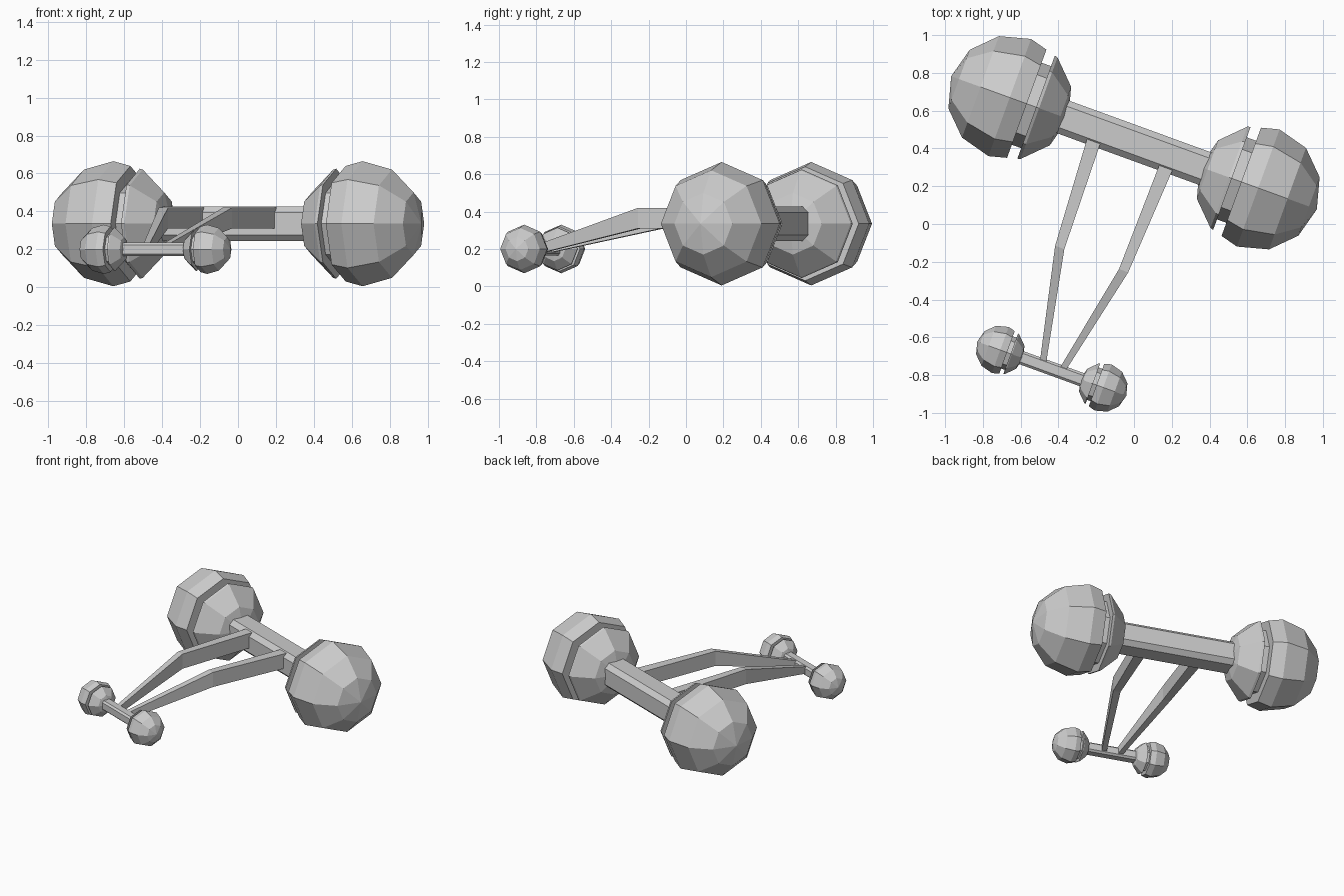
import bpy, bmesh
from math import sin, cos, pi, radians
from mathutils import Matrix, Vector

if "Cube" in bpy.data.objects:
    bpy.data.objects.remove(bpy.data.objects["Cube"])

# whole model is symmetric about its own axis, then turned 20 degrees
PLACE = Matrix.Translation((0, 0.43, 0)) @ Matrix.Rotation(radians(-20), 4, 'Z')
SMALL = 0.394


def loft(name, rings):
    """Skin a list of closed rings; single-point rings become poles."""
    bm = bmesh.new()
    vs = [[bm.verts.new(PLACE @ Vector(p)) for p in r] for r in rings]
    for a, b in zip(vs, vs[1:]):
        n = max(len(a), len(b))
        for i in range(n):
            j = (i + 1) % n
            if len(a) == 1:
                bm.faces.new((a[0], b[i], b[j]))
            elif len(b) == 1:
                bm.faces.new((a[i], b[0], a[j]))
            else:
                bm.faces.new((a[i], b[i], b[j], a[j]))
    for end in (vs[0], vs[-1]):
        if len(end) > 1:
            bm.faces.new(end)
    bmesh.ops.recalc_face_normals(bm, faces=bm.faces)
    me = bpy.data.meshes.new(name)
    bm.to_mesh(me)
    bm.free()
    ob = bpy.data.objects.new(name, me)
    bpy.context.collection.objects.link(ob)
    return ob


def wheel(name, side, x, y, z, radius):
    """Faceted ball turned about the axle, with a groove on the inner half."""
    arc = [(sin(radians(a)), cos(radians(a))) for a in (-60, -30, 0)]
    groove = [(0.29, 0.924), (0.29, 0.70), (0.45, 0.70), (0.45, 0.88)]
    outer = [(sin(radians(a)), cos(radians(a))) for a in (30, 60)]
    rings = [[(side * (x + radius), y, z)]]
    for u, r in arc + groove + outer:
        rings.append([(side * (x - u * radius),
                       y + r * radius * cos(k * pi / 4),
                       z + r * radius * sin(k * pi / 4)) for k in range(8)])
    rings.append([(side * (x - radius), y, z)])
    loft(name, rings)


def axle(name, x, y, z, s):
    """Bar with chamfered edges."""
    h, c = 0.092 * s, 0.06 * s
    sec = [(h, c), (c, h), (-c, h), (-h, c), (-h, -c), (-c, -h), (c, -h), (h, -c)]
    loft(name, [[(e * x, y + a, z + b) for a, b in sec] for e in (-1, 1)])


# wheels and axles
for label, x, y, z, radius, s in (("rear", 0.70, 0, 0.335, 0.33, 1),
                                  ("front", 0.29, -1.273, 0.20, 0.13, SMALL)):
    for side, word in ((-1, "left"), (1, "right")):
        wheel(f"{label}_wheel_{word}", side, x, y, z, radius)
    axle(f"{label}_axle", x - radius * 0.6, y, z, s)

# bent tapering frame arms: x, y, half width, bottom z, top z
PATH = [(0.205, -0.03, 0.038, 0.31, 0.42),
        (0.18, -0.655, 0.026, 0.31, 0.42),
        (0.052, -1.273, 0.017, 0.175, 0.225)]
for side, word in ((-1, "left"), (1, "right")):
    loft(f"frame_arm_{word}", [[(side * x - w, y, b), (side * x + w, y, b),
                                (side * x + w, y, t), (side * x - w, y, t)]
                               for x, y, w, b, t in PATH])
